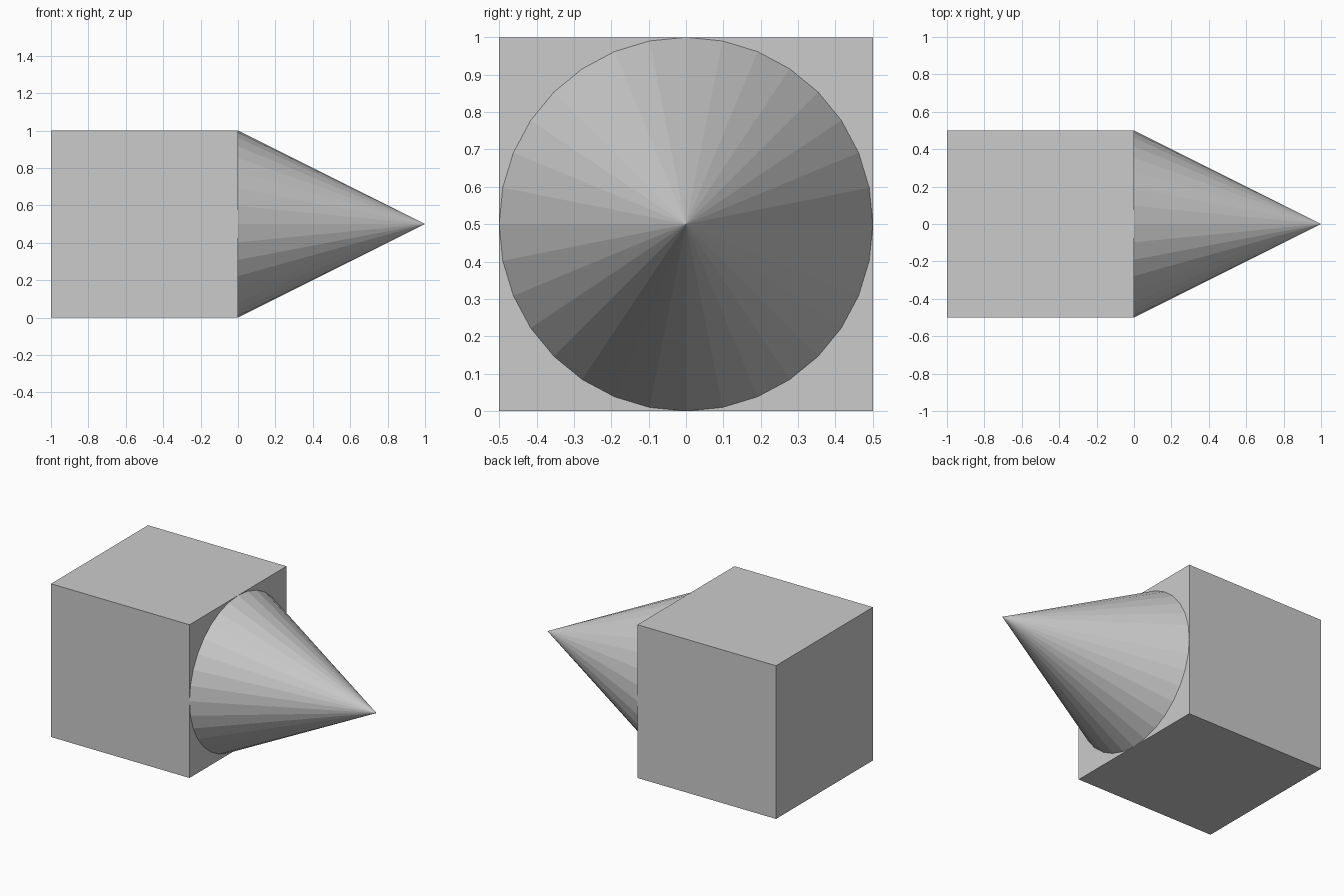
import bpy
from math import pi

default = bpy.data.objects.get("Cube")
if default:
    bpy.data.objects.remove(default, do_unlink=True)

# Single plain grey
GREY = (0.6, 0.6, 0.6, 1)
grey = bpy.data.materials.new("light grey")
grey.use_nodes = True
grey.diffuse_color = GREY
grey.node_tree.nodes["Principled BSDF"].inputs["Base Color"].default_value = GREY


def finish(name):
    obj = bpy.context.object
    obj.name = obj.data.name = name
    obj.data.materials.clear()
    obj.data.materials.append(grey)
    return obj


# Cube body
bpy.ops.mesh.primitive_cube_add(size=1, location=(-0.5, 0, 0.5))
finish("body_block")

# Flat-sided cone pointing along +x, its base resting on the block
bpy.ops.mesh.primitive_cone_add(vertices=32, radius1=0.5, radius2=0, depth=1,
                                location=(0.5, 0, 0.5), rotation=(0, pi / 2, 0))
finish("nose_cone")
